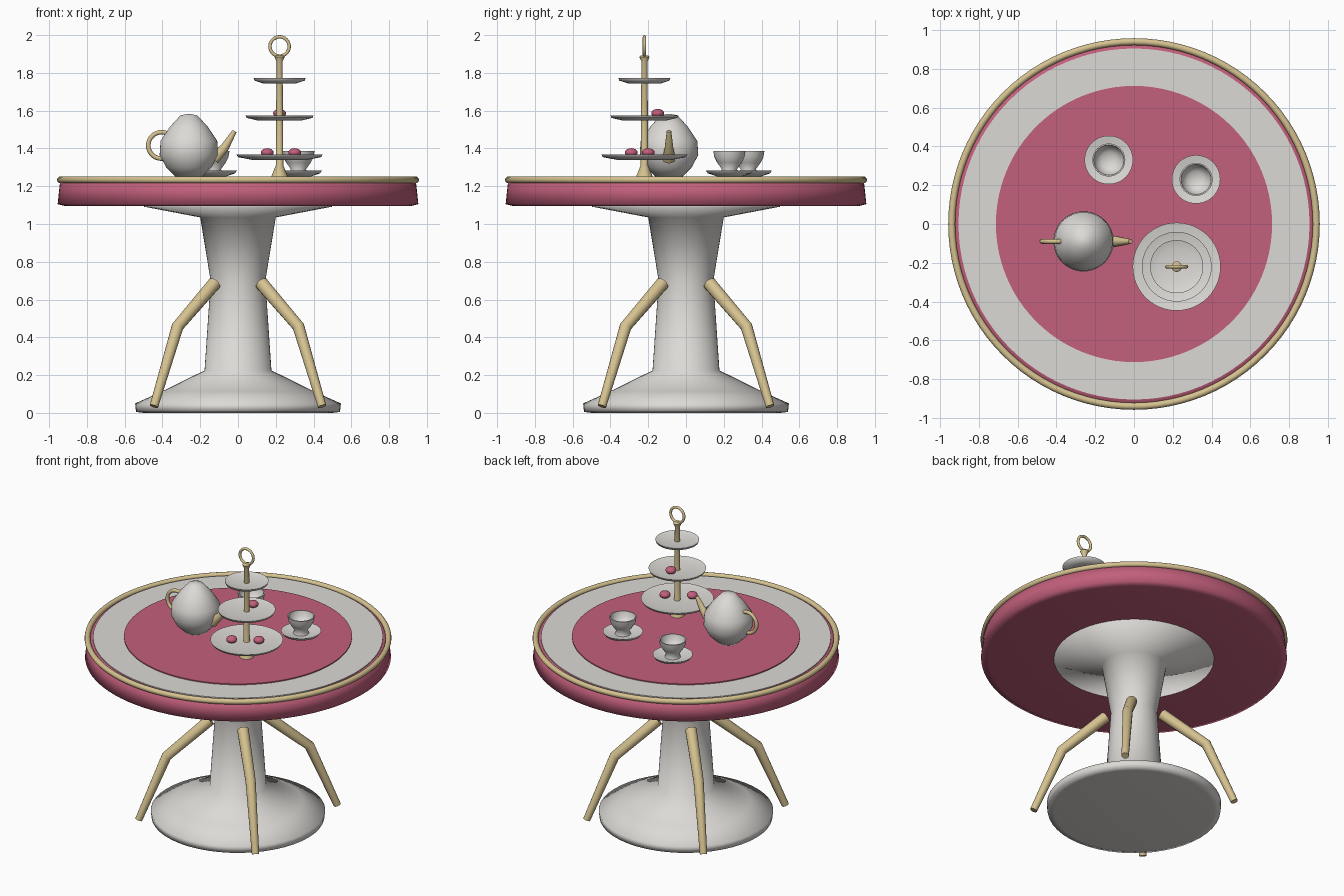
import bpy, bmesh, math
from mathutils import Vector

cube = bpy.data.objects.get("Cube")
if cube:
    bpy.data.objects.remove(cube, do_unlink=True)


def material(name, rgb):
    m = bpy.data.materials.new(name)
    m.use_nodes = True
    m.diffuse_color = (*rgb, 1)
    m.node_tree.nodes["Principled BSDF"].inputs["Base Color"].default_value = (*rgb, 1)
    return m


WHITE = material("porcelain white", (0.72, 0.70, 0.67))
PINK = material("rose pink", (0.54, 0.115, 0.20))
GOLD = material("pale gold", (0.67, 0.54, 0.28))


def finish(name, bm, mat, at=(0, 0, 0), angle=None):
    """Turn a bmesh into a shaded object; angle None means fully smooth."""
    bmesh.ops.recalc_face_normals(bm, faces=bm.faces)
    mesh = bpy.data.meshes.new(name)
    bm.to_mesh(mesh)
    bm.free()
    mesh.materials.append(mat)
    ob = bpy.data.objects.new(name, mesh)
    ob.location = at
    bpy.context.collection.objects.link(ob)
    bpy.ops.object.select_all(action="DESELECT")
    ob.select_set(True)
    bpy.context.view_layer.objects.active = ob
    if angle is None:
        bpy.ops.object.shade_smooth()
    else:
        bpy.ops.object.shade_smooth_by_angle(angle=math.radians(angle))
    return ob


def lathe(name, profile, mat, at=(0, 0, 0), sides=48, angle=None):
    """Revolve (radius, height) points about z and cap both ends."""
    bm = bmesh.new()
    rings = []
    for r, z in profile:
        turns = [math.tau * i / sides for i in range(sides)]
        rings.append([bm.verts.new((r * math.cos(a), r * math.sin(a), z)) for a in turns])
    for low, high in zip(rings, rings[1:]):
        for i in range(sides):
            j = (i + 1) % sides
            bm.faces.new((low[i], low[j], high[j], high[i]))
    bm.faces.new(rings[0][::-1])
    bm.faces.new(rings[-1])
    return finish(name, bm, mat, at, angle)


def tube(name, points, radii, mat, closed=False, sides=14):
    """Sweep a circle of varying radius along a path."""
    bm = bmesh.new()
    pts = [Vector(p) for p in points]
    n = len(pts)
    normal = (pts[1] - pts[0]).cross(pts[2] - pts[1]).normalized()
    rings = []
    for k, p in enumerate(pts):
        before = pts[k - 1] if closed or k else p
        after = pts[(k + 1) % n] if closed or k < n - 1 else p
        side = (after - before).normalized().cross(normal)
        turns = [math.tau * i / sides for i in range(sides)]
        rings.append([bm.verts.new(p + radii[k] * (math.cos(a) * side + math.sin(a) * normal))
                      for a in turns])
    for k in range(n if closed else n - 1):
        a, b = rings[k], rings[(k + 1) % n]
        for i in range(sides):
            j = (i + 1) % sides
            bm.faces.new((a[i], a[j], b[j], b[i]))
    if not closed:
        bm.faces.new(rings[0][::-1])
        bm.faces.new(rings[-1])
    return finish(name, bm, mat, angle=50)


def hoop(name, centre, major, minor, mat, upright=True, steps=32):
    c = Vector(centre)
    pts = []
    for i in range(steps):
        a = math.tau * i / steps
        u, v = major * math.cos(a), major * math.sin(a)
        pts.append(c + Vector((u, 0, v) if upright else (u, v, 0)))
    return tube(name, pts, [minor] * steps, mat, closed=True, sides=12)


# Pedestal and splayed legs
lathe("pedestal", [(0.50, 0.0), (0.54, 0.005), (0.545, 0.05), (0.40, 0.115), (0.177, 0.225),
                   (0.145, 0.70), (0.20, 1.035), (0.50, 1.092), (0.49, 1.10)], WHITE)
leg_path = [(0.125, 0.685), (0.32, 0.457), (0.445, 0.035)]
for sx, side in ((1, "left"), (-1, "right")):
    for sy, end in ((-1, "front"), (1, "back")):
        tube(f"{end}_{side}_leg", [(sx * d, sy * d, z) for d, z in leg_path],
             [0.036, 0.032, 0.023], GOLD)

# Table top with cloth rings and gold edge
lathe("table_top", [(0.30, 1.094), (0.91, 1.094), (0.955, 1.105), (0.942, 1.225), (0.90, 1.238)],
      PINK, sides=96)
lathe("cloth_border", [(0.905, 1.232), (0.905, 1.243)], WHITE, sides=96, angle=30)
lathe("cloth_centre", [(0.712, 1.24), (0.712, 1.25)], PINK, sides=96, angle=30)
hoop("edge_trim", (0, 0, 1.234), 0.94, 0.018, GOLD, upright=False, steps=96)

# Teapot
px, py = -0.26, -0.09
lathe("teapot_body", [(0.07, 1.25), (0.12, 1.30), (0.155, 1.365), (0.15, 1.44),
                      (0.10, 1.515), (0.045, 1.575), (0.005, 1.583)], WHITE, (px, py, 0), angle=60)
hoop("teapot_handle", (px - 0.145, py, 1.416), 0.07, 0.012, GOLD)
tube("teapot_spout", [(px + 0.13, py, 1.345), (px + 0.19, py, 1.405), (px + 0.242, py, 1.492)],
     [0.034, 0.023, 0.012], GOLD)

# Tiered cake stand
cx, cy = 0.22, -0.22
lathe("stand_pole", [(0.045, 1.248), (0.02, 1.31), (0.016, 1.86), (0.027, 1.885), (0.02, 1.893)],
      GOLD, (cx, cy, 0), sides=20, angle=50)
for tier, (radius, z) in enumerate([(0.227, 1.352), (0.18, 1.56), (0.137, 1.757)]):
    lathe(f"stand_plate_{tier + 1}",
          [(radius * 0.65, -0.012), (radius * 0.97, 0.002), (radius, 0.015),
           (radius * 0.95, 0.013), (radius * 0.70, 0.003)], WHITE, (cx, cy, z), angle=60)
hoop("stand_ring", (cx, cy, 1.94), 0.051, 0.009, GOLD)

# Small cakes
for i, place in enumerate([(0.155, -0.29, 1.378), (0.30, -0.20, 1.378), (0.22, -0.15, 1.586)]):
    bm = bmesh.new()
    bmesh.ops.create_uvsphere(bm, u_segments=20, v_segments=12, radius=0.034)
    bmesh.ops.scale(bm, vec=(1, 1, 0.68), verts=bm.verts)
    finish(f"cake_{i + 1}", bm, PINK, place)

# Cups on saucers
for i, (x, y) in enumerate([(-0.13, 0.33), (0.32, 0.23)]):
    lathe(f"saucer_{i + 1}", [(0.06, 1.25), (0.115, 1.268), (0.125, 1.284), (0.115, 1.283),
                              (0.07, 1.268)], WHITE, (x, y, 0), angle=60)
    lathe(f"cup_{i + 1}", [(0.052, 1.262), (0.04, 1.29), (0.065, 1.325), (0.08, 1.355),
                           (0.085, 1.386), (0.078, 1.386), (0.07, 1.35), (0.04, 1.318)],
          WHITE, (x, y, 0), angle=60)
